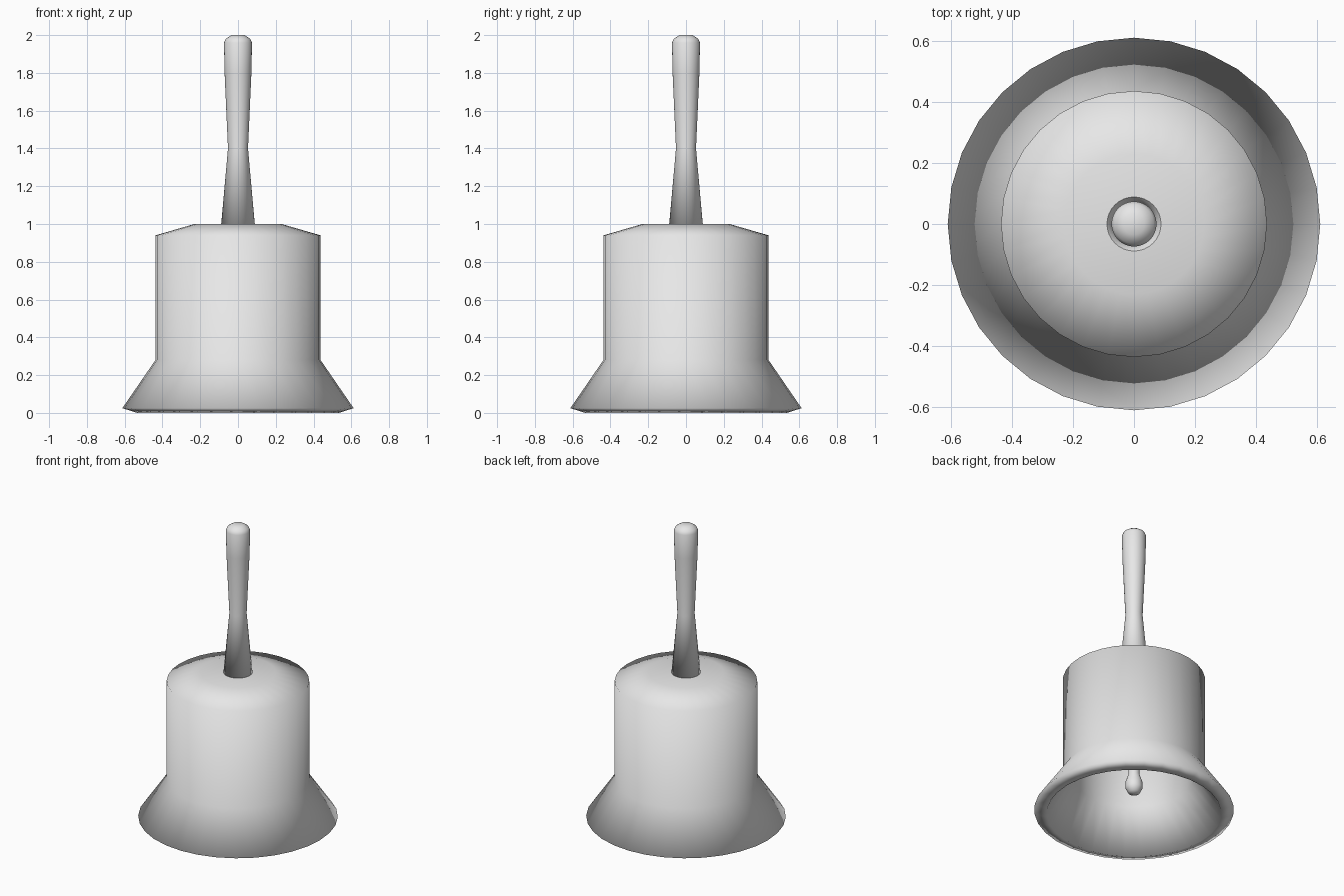
import bpy
import bmesh
from math import tau

cube = bpy.data.objects.get("Cube")
if cube:
    bpy.data.objects.remove(cube, do_unlink=True)

# One plain grey for the whole bell
grey = bpy.data.materials.new("plain_grey")
grey.use_nodes = True
colour = (0.8, 0.8, 0.8, 1.0)
grey.diffuse_color = colour
grey.node_tree.nodes["Principled BSDF"].inputs["Base Color"].default_value = colour


def lathe(name, profile, sides):
    """Turn a (radius, height) profile around the z axis, smooth shaded."""
    bm = bmesh.new()
    verts = [bm.verts.new((r, 0, z)) for r, z in profile]
    edges = [bm.edges.new(pair) for pair in zip(verts, verts[1:])]
    bmesh.ops.spin(bm, geom=verts + edges, cent=(0, 0, 0), axis=(0, 0, 1),
                   angle=tau, steps=sides, use_merge=False)
    bmesh.ops.remove_doubles(bm, verts=bm.verts[:], dist=0.0005)
    bmesh.ops.recalc_face_normals(bm, faces=bm.faces[:])
    for face in bm.faces:
        face.smooth = True
    mesh = bpy.data.meshes.new(name)
    bm.to_mesh(mesh)
    bm.free()
    mesh.materials.append(grey)
    obj = bpy.data.objects.new(name, mesh)
    bpy.context.collection.objects.link(obj)
    return obj


# Hollow bell: crown, wall and flare outside, then the lip and the inside
lathe("bell_body", [
    (0, 1.0), (0.23, 1.0), (0.437, 0.94), (0.437, 0.28), (0.612, 0.025),
    (0.535, 0), (0.37, 0.26), (0.37, 0.89), (0.2, 0.94), (0, 0.94),
], 32)

# Waisted handle with a rounded end
lathe("handle", [
    (0, 0.998), (0.089, 0.998), (0.053, 1.4), (0.071, 1.8),
    (0.074, 1.96), (0.065, 1.98), (0.035, 2.0), (0, 2.0),
], 32)

# Clapper: a rod ending in a small knob
lathe("clapper", [
    (0, 0.945), (0.035, 0.945), (0.035, 0.27), (0.052, 0.22),
    (0.053, 0.18), (0.035, 0.145), (0, 0.135),
], 24)
